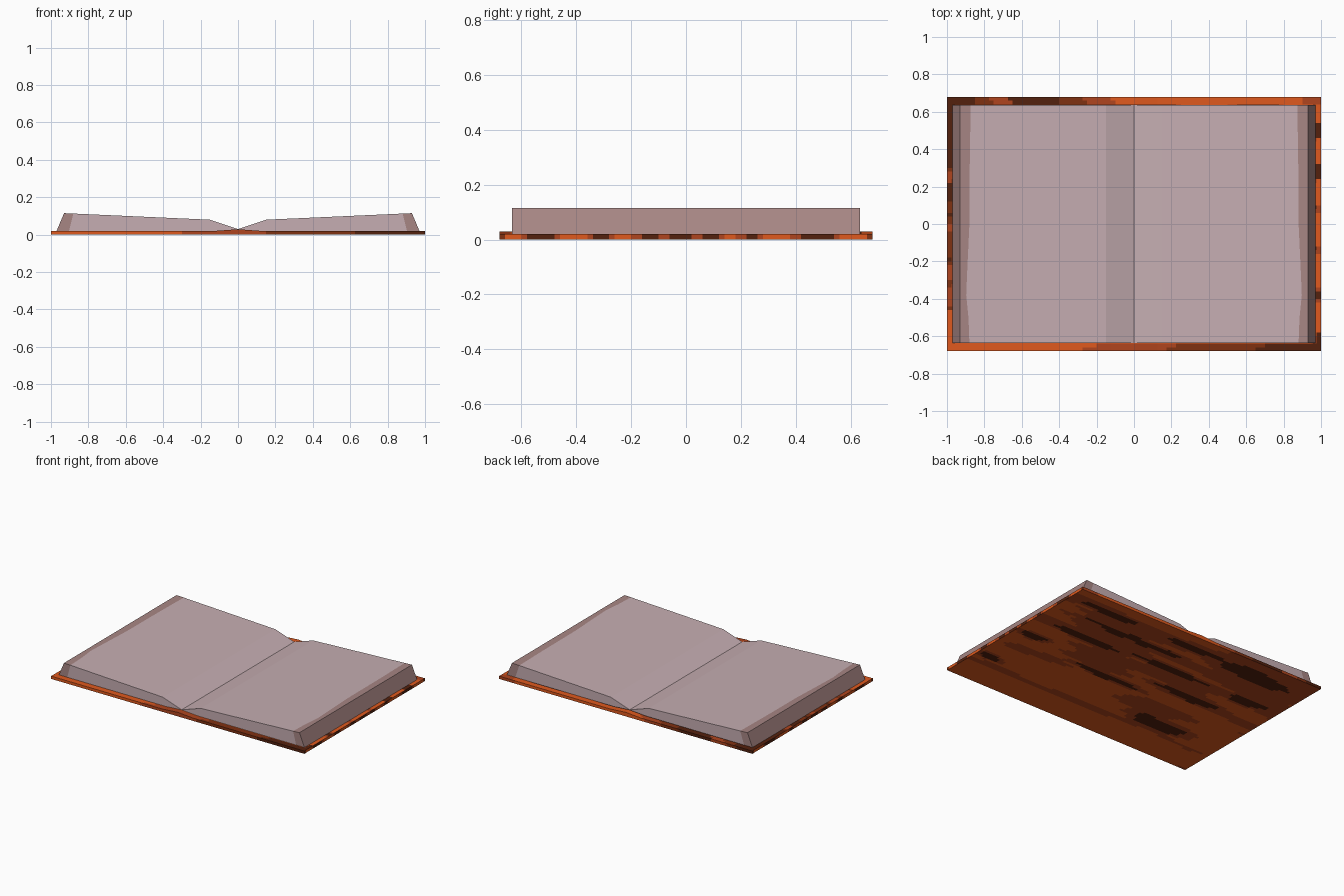
import bpy, bmesh, math
from mathutils import noise, Vector

if "Cube" in bpy.data.objects:
    bpy.data.objects.remove(bpy.data.objects["Cube"])


def material(name, r, g, b):
    def lin(c):
        c /= 255
        return c / 12.92 if c <= 0.04045 else ((c + 0.055) / 1.055) ** 2.4
    m = bpy.data.materials.new(name)
    m.diffuse_color = (lin(r), lin(g), lin(b), 1)
    m.use_nodes = True
    m.node_tree.nodes["Principled BSDF"].inputs["Base Color"].default_value = m.diffuse_color
    return m


paper = material("paper", 198, 174, 178)
paper_edge = material("aged paper edge", 167, 134, 132)
leather = [material("orange leather", 224, 90, 30), material("russet leather", 176, 69, 30),
           material("brown leather", 128, 49, 17), material("dark leather", 84, 33, 13)]


def add_object(name, bm, mats):
    bmesh.ops.recalc_face_normals(bm, faces=bm.faces)
    me = bpy.data.meshes.new(name)
    bm.to_mesh(me)
    bm.free()
    for m in mats:
        me.materials.append(m)
    ob = bpy.data.objects.new(name, me)
    bpy.context.collection.objects.link(ob)
    return ob


# ---- cover: thin slab with a low spine ridge, streaked leather ----
STREAKS = [  # x centre, y centre, half length, half width of the darkest marks below
    (-0.50, -0.34, 0.20, 0.06), (-0.58, 0.53, 0.28, 0.07), (0.32, 0.40, 0.40, 0.03),
    (0.58, 0.21, 0.28, 0.03), (0.90, -0.37, 0.08, 0.03), (-0.15, 0.25, 0.30, 0.03),
    (0.65, 0.55, 0.22, 0.03), (-0.45, 0.05, 0.25, 0.035), (0.15, -0.08, 0.25, 0.025),
    (-0.05, 0.55, 0.25, 0.03), (0.85, 0.02, 0.10, 0.03), (-0.75, 0.25, 0.15, 0.04)]


def bottom_tone(x, y):
    wob = 0.5 * noise.noise(Vector((x * 5, y * 22, 3)))
    d = min(math.hypot((x - a) / l, (y - b) / w) for a, b, l, w in STREAKS) + wob
    if d < 1:
        return 3
    grain = noise.noise(Vector((x * 1.5, y * 10, 0))) + 0.5 * (y + 0.1)
    return 1 if d < 1.5 or grain > 0.15 else 0


def pick(v, steps):
    for limit, tone in steps:
        if v < limit:
            return tone
    return steps[-1][1]


def rim_tone(x, y):
    if y > 0.63:
        x += (y - 0.66) * 1.2
        return pick(x, [(-0.85, 3), (-0.77, 2), (-0.66, 1), (-0.4, 3), (-0.26, 2), (-0.12, 1),
                        (0.9, 0), (2, 1)])
    if y < -0.63:
        return pick(x - (y + 0.66) * 3, [(-0.24, 0), (0.2, 1), (0.68, 2), (2, 3)])
    n = noise.noise(Vector((x * 2, y * 9, 7)))
    if x > 0:
        return 0 if n < 0.1 else (1 if n < 0.16 else 3)
    if y < -0.45:
        return 0
    return 3 if y > 0.3 else (1 if n < -0.05 else 2 if n < 0.15 else 3)


DARK_BANDS = [(-0.57, -0.48), (-0.33, -0.28), (-0.17, -0.10), (-0.05, 0.02),
              (0.07, 0.11), (0.21, 0.26), (0.41, 0.54)]


def side_tone(x, y):
    if abs(y) > 0.675:
        return rim_tone(x, y)
    if abs(y) > 0.655:
        return 2
    d = min(max(a - y, y - b) for a, b in DARK_BANDS)
    return 3 if d < 0 else 1 if d < 0.025 else 0


NX, NY = 80, 68
bm = bmesh.new()
layers = []
for top in (False, True):
    rows = []
    for i in range(NX + 1):
        x = -1 + 2 * i / NX
        z = 0.02 + 0.009 * max(0, 1 - abs(x) / 0.125) if top else 0
        rows.append([bm.verts.new((x, -0.68 + 1.36 * j / NY, z)) for j in range(NY + 1)])
    layers.append(rows)


def cell(verts, tone):
    f = bm.faces.new(verts)
    c = f.calc_center_median()
    f.material_index = tone(c.x, c.y)


low, high = layers
for i in range(NX):
    for j in range(NY):
        for g, tone in ((low, bottom_tone), (high, rim_tone)):
            cell((g[i][j], g[i + 1][j], g[i + 1][j + 1], g[i][j + 1]), tone)
    for j in (0, NY):
        cell((low[i][j], low[i + 1][j], high[i + 1][j], high[i][j]), side_tone)
for j in range(NY):
    for i in (0, NX):
        cell((low[i][j], low[i][j + 1], high[i][j + 1], high[i][j]), side_tone)
add_object("cover", bm, leather)


# ---- page blocks: one profile swept front to back, mirrored ----
def page_block(name, side):
    bm = bmesh.new()
    rings = []
    # y position and wavering start of the discoloured outer strip
    for y, b in ((-0.635, 0.88), (-0.5, 0.885), (-0.38, 0.897), (-0.28, 0.893),
                 (0, 0.88), (0.35, 0.878), (0.635, 0.873)):
        zb = 0.08 + 0.035 * (b - 0.15) / 0.78
        prof = [(0, 0.015), (0, 0.03), (0.15, 0.08), (b, zb), (0.93, 0.115),
                (0.97, 0.02), (0.97, 0.015), (0.905, 0.015)]
        rings.append([bm.verts.new((side * x, y, z)) for x, z in prof])
    for a, c in zip(rings, rings[1:]):
        for k in range(8):
            n = (k + 1) % 8
            bm.faces.new((a[k], a[n], c[n], c[k])).material_index = int(3 <= k <= 6)
    for r in (rings[0], rings[-1]):
        bm.faces.new((r[0], r[1], r[2], r[3], r[7]))
        bm.faces.new(r[3:8]).material_index = 1
    add_object(name, bm, [paper, paper_edge])


page_block("left_pages", -1)
page_block("right_pages", 1)
